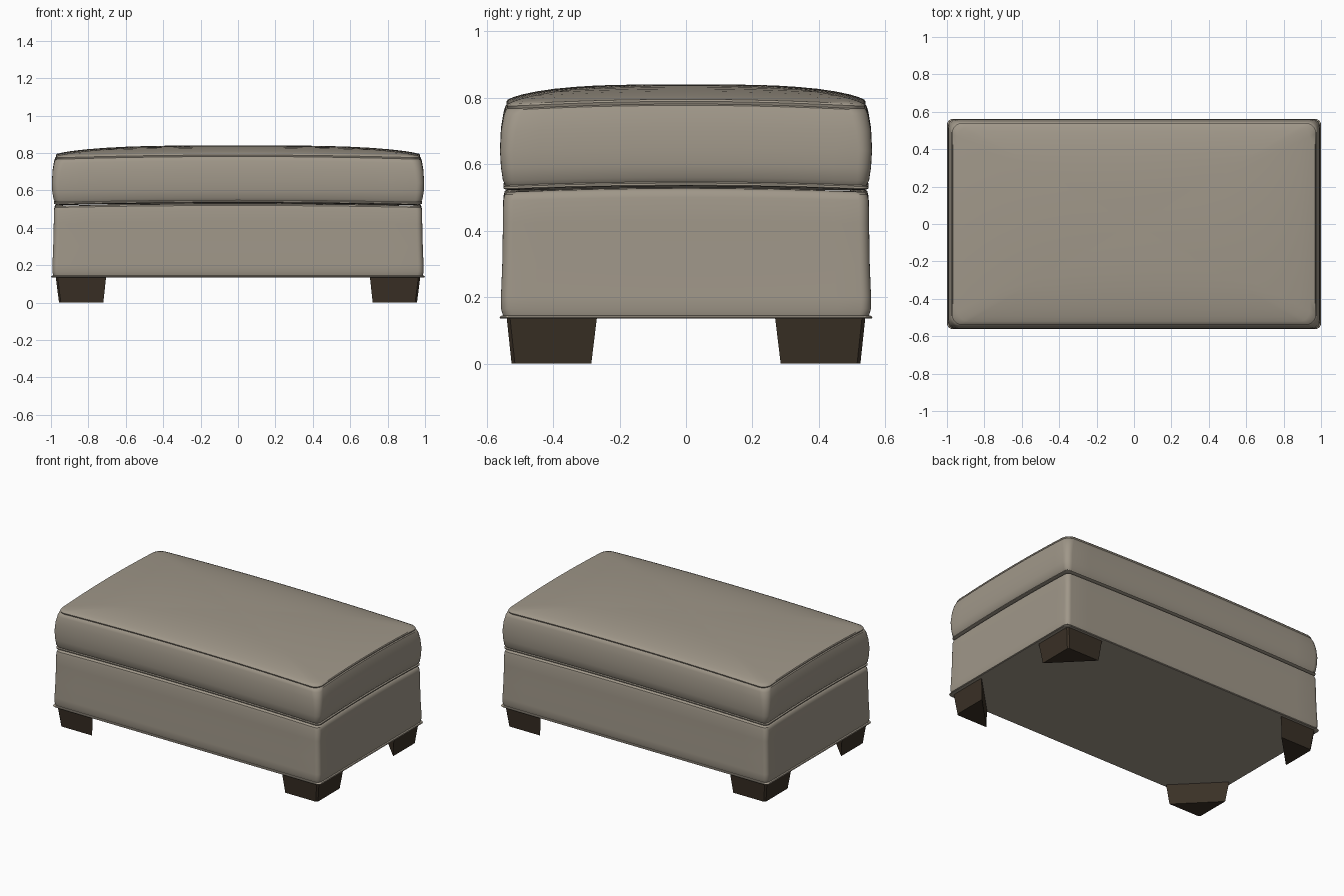
import bpy, bmesh, math

if "Cube" in bpy.data.objects:
    bpy.data.objects.remove(bpy.data.objects["Cube"])

def material(name, rgb):
    m = bpy.data.materials.new(name)
    m.diffuse_color = (*rgb, 1)
    m.use_nodes = True
    m.node_tree.nodes["Principled BSDF"].inputs["Base Color"].default_value = m.diffuse_color
    return m

FABRIC = material("taupe fabric", (0.35, 0.31, 0.25))
WOOD = material("dark wood", (0.042, 0.03, 0.019))

def finish(bm, name, mat, angle):
    bmesh.ops.recalc_face_normals(bm, faces=bm.faces)
    me = bpy.data.meshes.new(name)
    bm.to_mesh(me)
    bm.free()
    me.materials.append(mat)
    ob = bpy.data.objects.new(name, me)
    bpy.context.collection.objects.link(ob)
    bpy.ops.object.select_all(action='DESELECT')
    ob.select_set(True)
    bpy.context.view_layer.objects.active = ob
    bpy.ops.object.shade_smooth_by_angle(angle=math.radians(angle))
    return ob

def rounded_rect(hx, hy, r, side=14, seg=6):
    """Outline of a rounded rectangle with evenly divided sides."""
    pts = []
    corners = [(1, 1), (-1, 1), (-1, -1), (1, -1)]
    for k, (sx, sy) in enumerate(corners):
        cx, cy = sx * (hx - r), sy * (hy - r)
        for i in range(seg + 1):
            a = math.pi / 2 * (k + i / seg)
            pts.append((cx + r * math.cos(a), cy + r * math.sin(a)))
        nx, ny = corners[(k + 1) % 4]
        a = math.pi / 2 * (k + 1)
        end = (nx * (hx - r) + r * math.cos(a), ny * (hy - r) + r * math.sin(a))
        x0, y0 = pts[-1]
        for i in range(1, side):
            t = i / side
            pts.append((x0 + (end[0] - x0) * t, y0 + (end[1] - y0) * t))
    return pts

def loft(name, rings, mat, angle=40):
    """Rings are (half x, half y, corner radius, z at corners, rise mid-side)."""
    bm = bmesh.new()
    loops = []
    for hx, hy, r, z, c in rings:
        loops.append([bm.verts.new((x, y, z + c * (2 - (x / hx) ** 2 - (y / hy) ** 2)))
                      for x, y in rounded_rect(hx, hy, r)])
    n = len(loops[0])
    for a, b in zip(loops, loops[1:]):
        for i in range(n):
            j = (i + 1) % n
            bm.faces.new((a[i], a[j], b[j], b[i]))
    bm.faces.new(loops[0])
    bm.faces.new(loops[-1])
    return finish(bm, name, mat, angle)

# Upholstered base with a thin welt along the bottom edge
loft("base", [
    (0.985, 0.548, 0.03, 0.135, 0),
    (0.997, 0.558, 0.03, 0.135, 0),
    (1.0, 0.561, 0.03, 0.138, 0),
    (0.997, 0.558, 0.03, 0.143, 0),
    (0.988, 0.551, 0.03, 0.145, 0),
    (0.993, 0.557, 0.03, 0.165, 0),
    (0.992, 0.557, 0.03, 0.20, 0),
    (0.988, 0.553, 0.03, 0.30, 0.002),
    (0.985, 0.551, 0.03, 0.42, 0.006),
    (0.984, 0.550, 0.03, 0.49, 0.010),
    (0.979, 0.546, 0.03, 0.508, 0.011),
    (0.968, 0.535, 0.03, 0.516, 0.011),
    (0.940, 0.510, 0.03, 0.518, 0.011),
], FABRIC)

# Seat cushion: lower welt, bulging sides, seam and domed top
cushion = [
    (0.94, 0.51, 0.03, 0.521, 0.011),
    (0.975, 0.542, 0.03, 0.523, 0.011),
    (0.984, 0.549, 0.03, 0.526, 0.011),
    (0.984, 0.549, 0.03, 0.532, 0.011),
    (0.976, 0.543, 0.03, 0.536, 0.011),
    (0.986, 0.551, 0.035, 0.55, 0.010),
    (0.993, 0.557, 0.04, 0.59, 0.008),
    (0.995, 0.560, 0.04, 0.64, 0.008),
    (0.991, 0.557, 0.045, 0.70, 0.010),
    (0.983, 0.549, 0.05, 0.745, 0.013),
    (0.977, 0.543, 0.055, 0.762, 0.015),
    (0.970, 0.537, 0.055, 0.766, 0.015),
    (0.973, 0.540, 0.055, 0.774, 0.015),
    (0.969, 0.536, 0.055, 0.780, 0.015),
]
for s, z, c in [(0.97, 0.788, 0.014), (0.92, 0.797, 0.013), (0.84, 0.807, 0.012),
                (0.74, 0.817, 0.010), (0.62, 0.825, 0.008), (0.5, 0.831, 0.006),
                (0.36, 0.836, 0.003), (0.2, 0.839, 0.001), (0.08, 0.840, 0)]:
    cushion.append((0.969 * s, 0.536 * s, 0.055 * s, z, c))
loft("cushion", cushion, FABRIC)

# Tapered three-sided corner legs, cut diagonally on the inside
for sx, sy, label in [(1, -1, "front_right"), (-1, -1, "front_left"),
                      (1, 1, "back_right"), (-1, 1, "back_left")]:
    bm = bmesh.new()
    rings = []
    for z, xo, xi, yo, yi in [(0, 0.957, 0.72, 0.525, 0.285), (0.14, 0.975, 0.705, 0.54, 0.268)]:
        outline = [(xi, yo), (xo - 0.01, yo), (xo, yo - 0.01), (xo, yi)]
        rings.append([bm.verts.new((sx * x, sy * y, z)) for x, y in outline])
    low, top = rings
    for i in range(4):
        j = (i + 1) % 4
        bm.faces.new((low[i], low[j], top[j], top[i]))
    bm.faces.new(low)
    bm.faces.new(top)
    finish(bm, label + "_leg", WOOD, 30)
